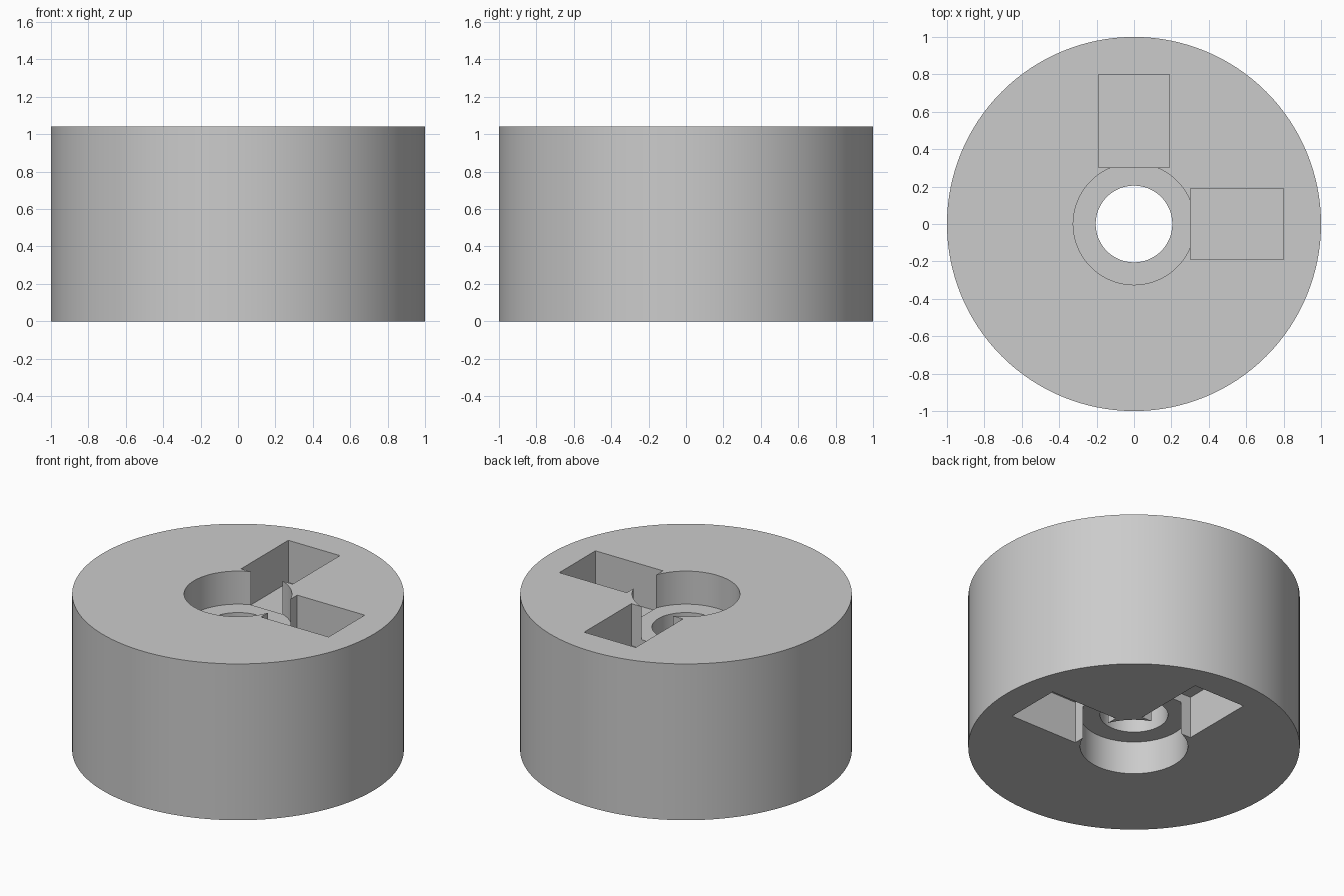
import bpy, bmesh
from mathutils import Matrix, Vector

if "Cube" in bpy.data.objects:
    bpy.data.objects.remove(bpy.data.objects["Cube"], do_unlink=True)

HEIGHT = 1.04
BORE_DEPTH = 0.22
POCKET_DEPTH = 0.28
SEGMENTS = 128

grey = bpy.data.materials.new("plain_grey")
grey.use_nodes = True
colour = (0.6, 0.6, 0.6, 1)
grey.diffuse_color = colour
grey.node_tree.nodes["Principled BSDF"].inputs["Base Color"].default_value = colour


def make_object(name, bm):
    mesh = bpy.data.meshes.new(name)
    bm.to_mesh(mesh)
    bm.free()
    mesh.materials.append(grey)
    obj = bpy.data.objects.new(name, mesh)
    bpy.context.collection.objects.link(obj)
    return obj


def cylinder(name, radius, low, high):
    bm = bmesh.new()
    bmesh.ops.create_cone(bm, cap_ends=True, segments=SEGMENTS, radius1=radius,
                          radius2=radius, depth=high - low,
                          matrix=Matrix.Translation((0, 0, (low + high) / 2)))
    return make_object(name, bm)


def box(name, low, high):
    low, high = Vector(low), Vector(high)
    bm = bmesh.new()
    bmesh.ops.create_cube(bm, size=1, matrix=Matrix.Translation((low + high) / 2)
                          @ Matrix.Diagonal((*(high - low), 1)))
    return make_object(name, bm)


# Solid round body
body = cylinder("round_body", 1, 0, HEIGHT)

# Through hole, then a counterbore and two rectangular pockets in each end
cutters = [cylinder("through_hole_cutter", 0.205, -0.1, HEIGHT + 0.1)]
for end in ("top", "bottom"):
    def span(depth):
        return (HEIGHT - depth, HEIGHT + 0.1) if end == "top" else (-0.1, depth)
    cutters.append(cylinder(end + "_counterbore_cutter", 0.325, *span(BORE_DEPTH)))
    low, high = span(POCKET_DEPTH)
    cutters.append(box(end + "_left_pocket_cutter", (0.303, -0.19, low), (0.8, 0.19, high)))
    cutters.append(box(end + "_back_pocket_cutter", (-0.19, 0.303, low), (0.19, 0.8, high)))

for cutter in cutters:
    cut = body.modifiers.new(cutter.name, 'BOOLEAN')
    cut.operation = 'DIFFERENCE'
    cut.solver = 'EXACT'
    cut.object = cutter

# Bake the cuts, then drop the cutters
bpy.context.view_layer.update()
graph = bpy.context.evaluated_depsgraph_get()
body_mesh = bpy.data.meshes.new_from_object(body.evaluated_get(graph))
body.modifiers.clear()
body.data = body_mesh
for cutter in cutters:
    bpy.data.objects.remove(cutter, do_unlink=True)

# Smooth round walls with crisp rims
bpy.ops.object.select_all(action='DESELECT')
body.select_set(True)
bpy.context.view_layer.objects.active = body
bpy.ops.object.shade_smooth_by_angle(angle=0.5)
